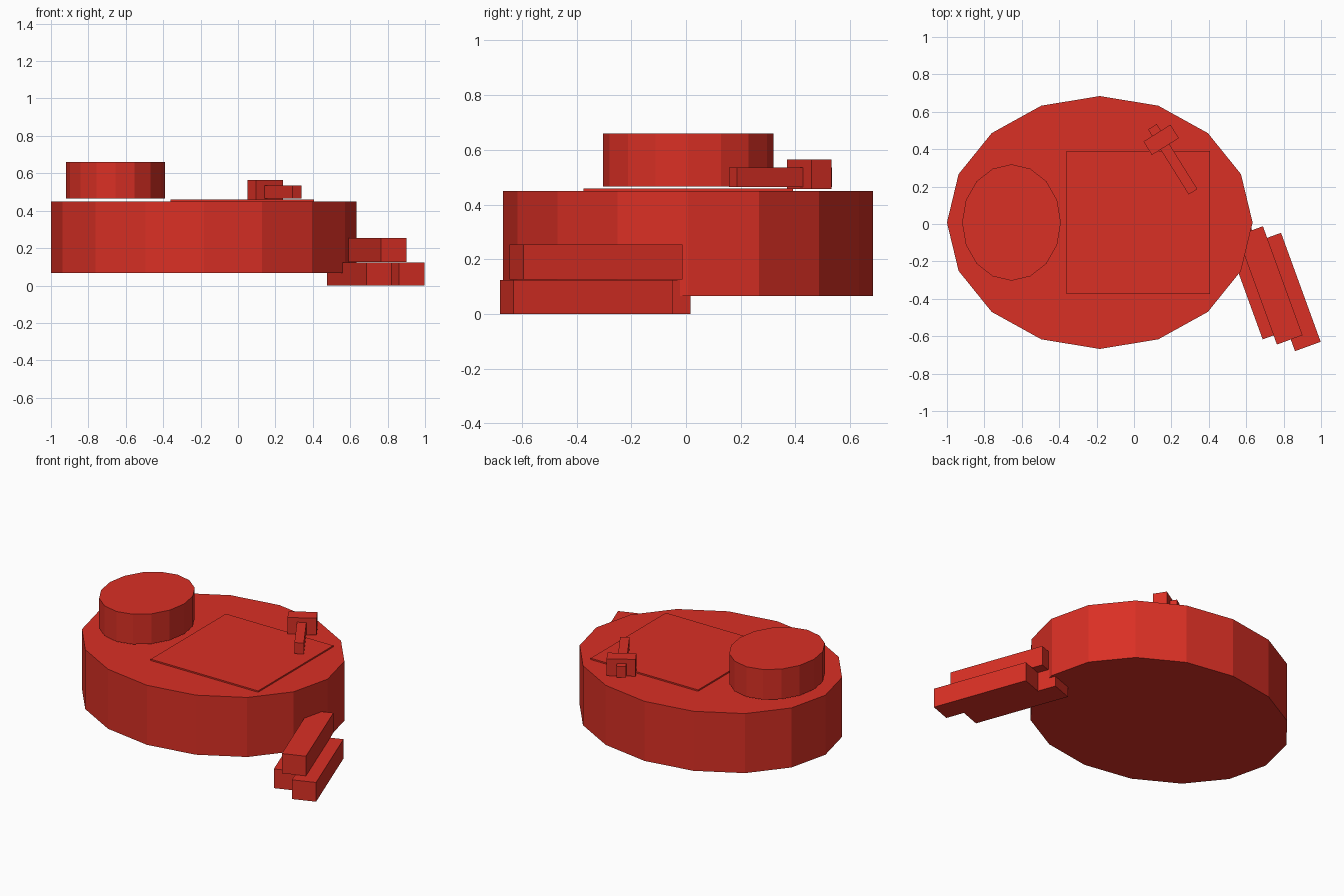
import bpy
from math import radians, cos, sin

if "Cube" in bpy.data.objects:
    bpy.data.objects.remove(bpy.data.objects["Cube"])

red = bpy.data.materials.new("red")
red.diffuse_color = (0.70, 0.029, 0.018, 1)
red.use_nodes = True
red.node_tree.nodes["Principled BSDF"].inputs["Base Color"].default_value = red.diffuse_color


def finish(name, size):
    obj = bpy.context.object
    obj.name = name
    obj.scale = size
    bpy.ops.object.transform_apply(location=False, rotation=False, scale=True)
    obj.data.materials.append(red)
    return obj


def box(name, x, y, z0, z1, length, width, angle=0):
    """Box with its length along the given heading."""
    bpy.ops.mesh.primitive_cube_add(size=1, location=(x, y, (z0 + z1) / 2),
                                    rotation=(0, 0, radians(angle)))
    return finish(name, (length, width, z1 - z0))


def drum(name, x, y, z0, z1, rx, ry):
    """Sixteen-sided oval drum."""
    bpy.ops.mesh.primitive_cylinder_add(vertices=16, radius=1, depth=1,
                                        location=(x, y, (z0 + z1) / 2))
    return finish(name, (rx, ry, z1 - z0))


# Main oval base and the smaller drum floating just above it
drum("base", -0.183, 0.008, 0.066, 0.45, 0.817, 0.676)
drum("small_drum", -0.655, 0.008, 0.466, 0.66, 0.264, 0.311)

# Thin square mat on top of the base
box("mat", 0.023, 0.008, 0.45, 0.459, 0.766, 0.766)

# Hammer lying on the mat
box("hammer_head", 0.145, 0.45, 0.456, 0.565, 0.17, 0.085, 32)
box("hammer_handle", 0.207, 0.346, 0.465, 0.536, 0.41, 0.055, -58)

# Stack of three square beams: two below, one above
heading = -70.0
for name, offset, z0, z1 in (("beam_left", -0.092, 0, 0.124),
                             ("beam_right", 0.092, 0, 0.124),
                             ("beam_top", -0.011, 0.127, 0.254)):
    a = radians(heading + 90)  # sideways direction
    box(name, 0.737 + offset * cos(radians(-20)), -0.332 + offset * sin(radians(-20)),
        z0, z1, 0.62, 0.146, heading)
